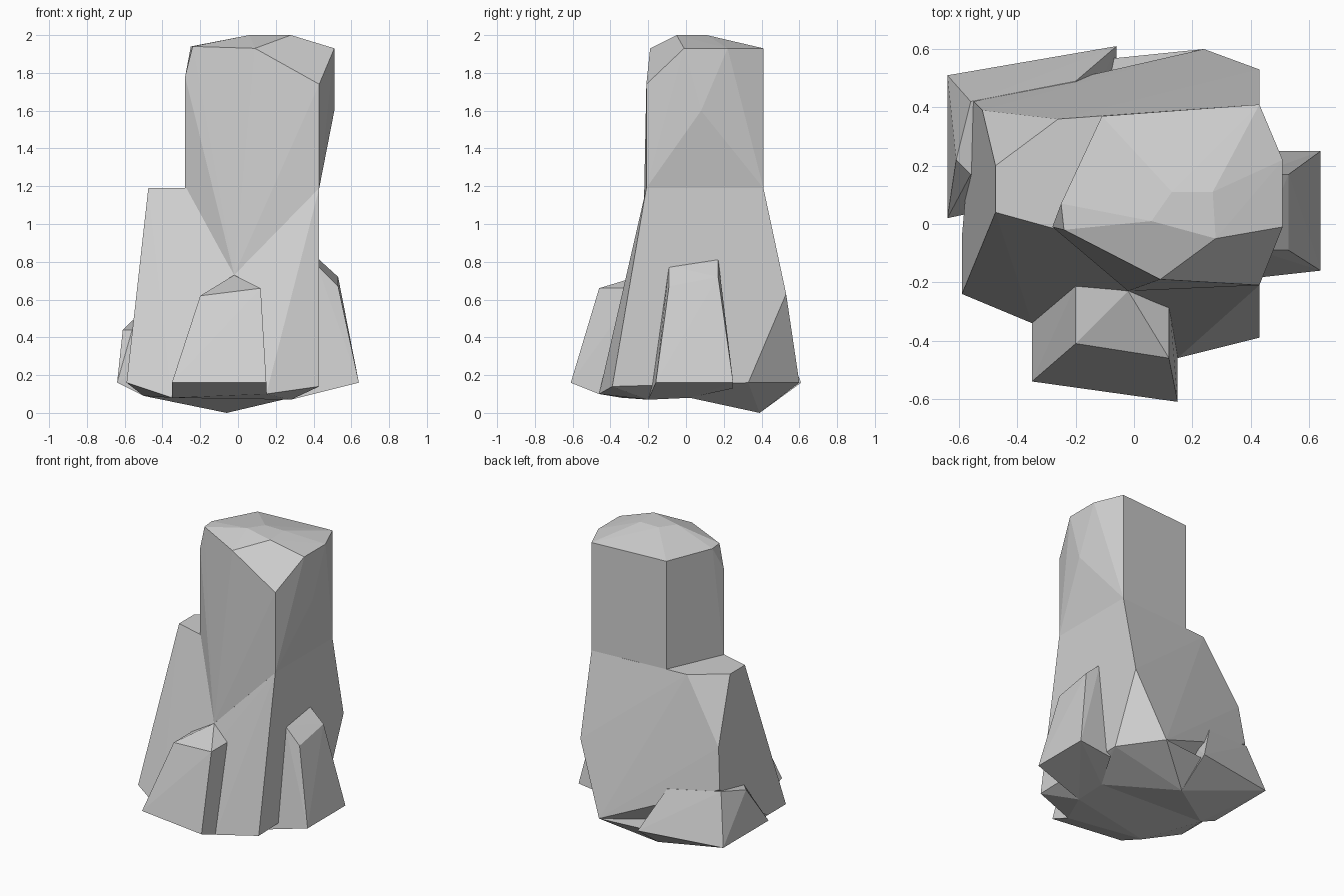
import bpy
import bmesh
from math import radians

# Remove the default object
default_cube = bpy.data.objects.get("Cube")
if default_cube:
    bpy.data.objects.remove(default_cube, do_unlink=True)

# One stone colour for the whole rock
stone = bpy.data.materials.new("grey stone")
stone.use_nodes = True
colour = (.63, .63, .63, 1)
stone.diffuse_color = colour
stone.node_tree.nodes["Principled BSDF"].inputs["Base Color"].default_value = colour


def level(z, *corners):
    """Corner points that share one height."""
    return [(x, y, z) for x, y in corners]


def chiselled_stone(name, corners):
    """Flat-sided boulder wrapped tightly around its corner points."""
    bm = bmesh.new()
    for corner in corners:
        bm.verts.new(corner)
    hull = bmesh.ops.convex_hull(bm, input=bm.verts[:])
    unused = set(hull["geom_interior"] + hull["geom_unused"])
    loose = [item for item in unused if isinstance(item, bmesh.types.BMVert)]
    bmesh.ops.delete(bm, geom=loose, context="VERTS")
    bmesh.ops.dissolve_limit(bm, angle_limit=radians(1), verts=bm.verts[:], edges=bm.edges[:])
    bmesh.ops.recalc_face_normals(bm, faces=bm.faces[:])
    mesh = bpy.data.meshes.new(name)
    bm.to_mesh(mesh)
    bm.free()
    mesh.materials.append(stone)
    rock = bpy.data.objects.new(name, mesh)
    bpy.context.collection.objects.link(rock)
    return rock


# Corners of the tower where it meets the shoulder of the base
front_left, front_right = (-.28, -.01), (.43, -.21)
back_right, back_left = (.43, .41), (-.11, .37)
waist = 1.19

# Corners of the underside shared by the base and the buttresses
belly_left, belly_right = (-.5, .05, .09), (.28, .02, .08)
belly_front, lowest = (.28, -.2, .07), (-.06, .39, 0)
toe_left, toe_right = (-.35, -.34, .08), (.15, -.46, .1)

# Upright tower with a chipped crown and a front that tapers into the base
tower = level(waist, front_left, front_right, back_right, back_left)
tower += level(1.93, (.09, -.19), (.51, -.01), (.51, .22), back_right, back_left)
tower += level(1.94, (-.24, -.02), (-.25, .07)) + level(1.97, (.15, -.08))
tower += level(2, (.06, .01), (.28, -.05), (.13, .11), (.27, .11))
tower += level(1.74, front_right) + level(1.78, front_left)
tower += level(1.6, (.51, .08)) + level(.73, (-.02, -.23))
chiselled_stone("tower", tower)

# Broad base with a shoulder on one side
base = level(waist, front_right, back_right, back_left, (-.26, .36), (-.475, .2), (-.475, .04))
base += level(.92, (-.36, .39)) + level(.77, (-.52, .39)) + level(.63, (.43, .53))
base += level(.5, (-.55, .42)) + level(.43, (-.56, .17))
base += level(.16, (-.59, -.24), (-.59, -.04), (.43, .33), (.24, .6)) + level(.14, (.43, -.39))
base += [belly_left, belly_right, belly_front, toe_left, toe_right]
chiselled_stone("base", base)

# Blunt underside bulging towards the back
underside = level(.16, (.24, .6), (.43, .33), (-.64, .51), (-.06, .57))
underside += [belly_left, belly_right, lowest]
chiselled_stone("underside", underside)

# Wedge buttress leaning on the front
front = level(.16, (-.35, -.54), (.15, -.61))
front += level(.62, (-.2, -.41), (-.2, -.21)) + level(.66, (.12, -.46), (.12, -.25))
front += level(.73, (-.02, -.23)) + [toe_left, toe_right]
chiselled_stone("front_buttress", front)

# Narrow buttress on the side
side = level(.16, (.64, -.16), (.64, .25)) + level(.13, (.4, -.16), (.4, .25))
side += level(.67, (.53, -.09)) + level(.72, (.53, .17))
side += level(.78, (.42, -.09)) + level(.82, (.42, .17))
side += [belly_right, belly_front]
chiselled_stone("side_buttress", side)

# Low corner buttress at the back
back = level(.16, (-.06, .61), (-.64, .51), (-.64, .02))
back += level(.44, (-.2, .49), (-.61, .22), (-.56, .17), (-.2, .3))
back += level(.49, (-.56, .42)) + [belly_left, lowest]
chiselled_stone("back_buttress", back)
